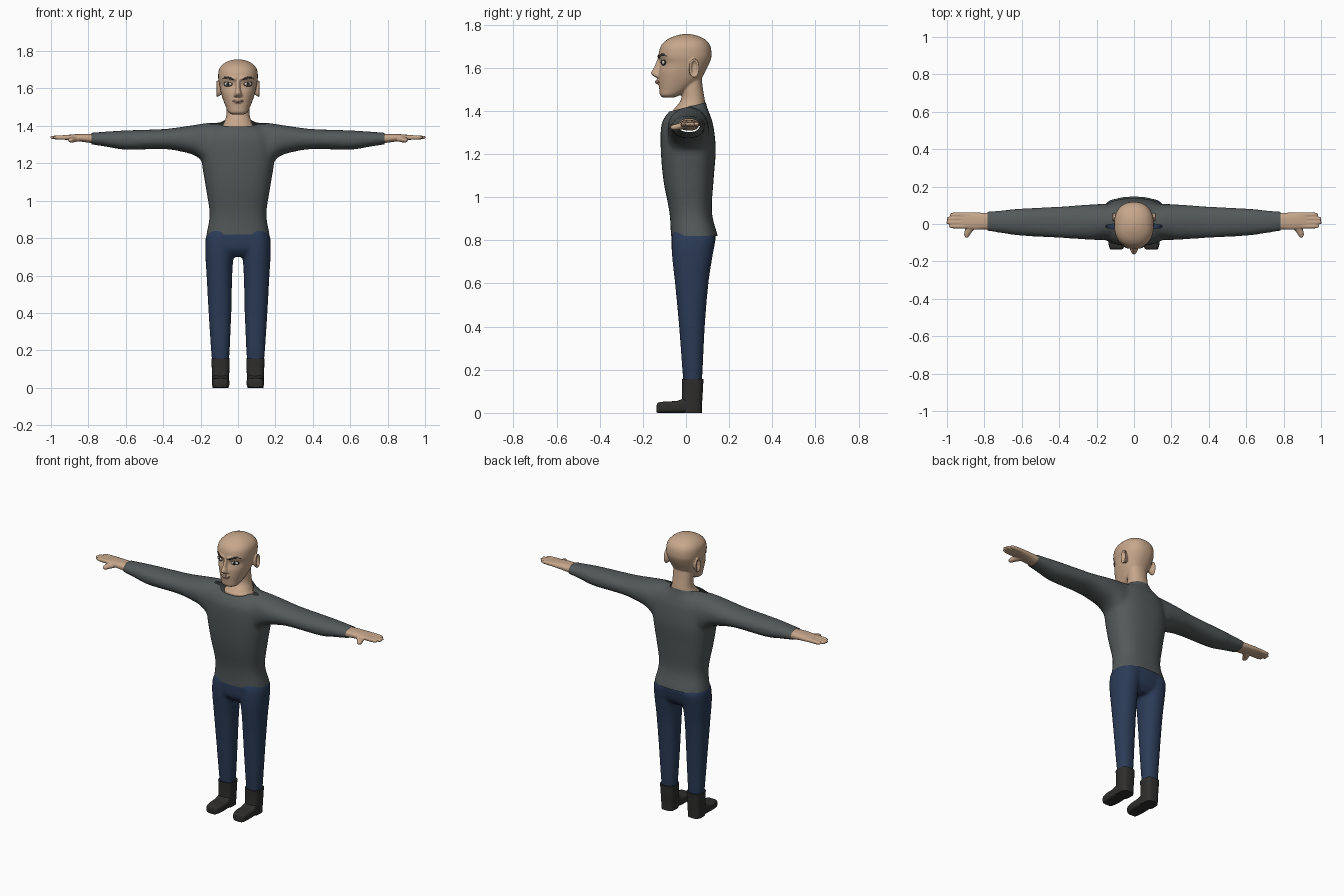
import bpy, bmesh, math
from mathutils import Matrix, Vector
from mathutils.bvhtree import BVHTree

if "Cube" in bpy.data.objects:
    bpy.data.objects.remove(bpy.data.objects["Cube"])


def material(name, *rgb):
    m = bpy.data.materials.new(name)
    m.use_nodes = True
    m.diffuse_color = (*rgb, 1)
    m.node_tree.nodes["Principled BSDF"].inputs["Base Color"].default_value = (*rgb, 1)
    return m


SKIN = material("skin", .57, .385, .26)
WOOL = material("grey_wool", .088, .10, .10)
DENIM = material("blue_denim", .024, .044, .095)
LEATHER = material("dark_leather", .028, .027, .026)
HAIR = material("dark_brow", .05, .045, .04)
WHITE = material("eye_white", .6, .58, .54)
IRIS = material("dark_iris", .02, .015, .012)
LIP = material("lip", .33, .2, .15)


def spline(stations, steps=5):
    """Smooth curve through the stations."""
    pts = [stations[0]] + stations + [stations[-1]]
    out = []
    for p, a, b, q in zip(pts, pts[1:], pts[2:], pts[3:]):
        for i in range(steps):
            t = i / steps
            out.append([v + .5 * t * (w - u + t * (2*u - 5*v + 4*w - x + t * (3*(v - w) + x - u)))
                        for u, v, w, x in zip(p, a, b, q)])
    return out + [stations[-1]]


def loft(bm, axis, stations, power=2.2, sides=40, side=1):
    """Rounded rings along an axis; station = (position, a0, a1, b0, b1)."""
    rings = []
    for t, a0, a1, b0, b1 in spline(stations):
        ring = []
        for i in range(sides):
            ang = math.tau * i / sides
            c, s = math.cos(ang), math.sin(ang)
            a = (a0 + a1) / 2 + (a1 - a0) / 2 * math.copysign(abs(c) ** (2 / power), c)
            b = (b0 + b1) / 2 + (b1 - b0) / 2 * math.copysign(abs(s) ** (2 / power), s)
            x, y, z = {"x": (t, a, b), "y": (a, t, b), "z": (a, b, t)}[axis]
            ring.append(bm.verts.new((x * side, y, z)))
        rings.append(ring)
    faces = [bm.faces.new(rings[0]), bm.faces.new(rings[-1])]
    for r, q in zip(rings, rings[1:]):
        for i in range(sides):
            j = (i + 1) % sides
            faces.append(bm.faces.new((r[i], r[j], q[j], q[i])))
    bmesh.ops.recalc_face_normals(bm, faces=faces)


def column(*rows):
    """Stations symmetric in x: (z, half width, front, back)."""
    return [(z, -w, w, f, b) for z, w, f, b in rows]


def finish(name, bm, mat, mirror=False, voxel=0, smooth=0, cuts=()):
    me = bpy.data.meshes.new(name)
    bm.to_mesh(me)
    bm.free()
    ob = bpy.data.objects.new(name, me)
    bpy.context.collection.objects.link(ob)
    if voxel:
        mod = ob.modifiers.new("blend", "REMESH")
        mod.mode, mod.voxel_size = "VOXEL", voxel
        mod = ob.modifiers.new("soften", "SMOOTH")
        mod.factor, mod.iterations = .5, smooth
        deps = bpy.context.evaluated_depsgraph_get()
        ob.data = bpy.data.meshes.new_from_object(ob.evaluated_get(deps))
        ob.modifiers.clear()
        bm = bmesh.new()
        bm.from_mesh(ob.data)
        for co, no in cuts:
            bmesh.ops.bisect_plane(bm, geom=bm.verts[:] + bm.edges[:] + bm.faces[:],
                                   plane_co=co, plane_no=no, clear_outer=True)
        bm.to_mesh(ob.data)
        bm.free()
    ob.data.materials.clear()
    ob.data.materials.append(mat)
    if mirror:
        ob.modifiers.new("mirror", "MIRROR")
    bpy.ops.object.select_all(action="DESELECT")
    ob.select_set(True)
    bpy.context.view_layer.objects.active = ob
    bpy.ops.object.shade_smooth_by_angle(angle=math.radians(45))
    return ob


# Sweater: torso and both sleeves blended, then trimmed at hem, cuffs and neck
bm = bmesh.new()
loft(bm, "z", column((.77, .172, -.07, .15), (.82, .169, -.07, .147), (.93, .152, -.077, .12),
                     (1.08, .174, -.105, .128), (1.22, .195, -.117, .138), (1.33, .19, -.115, .127),
                     (1.38, .16, -.092, .112), (1.41, .1, -.064, .1), (1.44, .07, -.04, .092),
                     (1.47, .06, -.03, .09)), 2.5)
for s in (1, -1):
    loft(bm, "x", [(.05, -.08, .11, 1.18, 1.417), (.15, -.085, .108, 1.175, 1.417),
                   (.22, -.085, .105, 1.236, 1.407), (.3, -.08, .1, 1.262, 1.395),
                   (.4, -.074, .093, 1.276, 1.383), (.6, -.063, .083, 1.273, 1.376),
                   (.7, -.05, .074, 1.288, 1.37), (.79, -.037, .066, 1.302, 1.363),
                   (.82, -.035, .064, 1.304, 1.362)], side=s)
finish("sweater", bm, WOOL, voxel=.011, smooth=8,
       cuts=[((0, 0, .82), (0, 0, -1)), ((.782, 0, 0), (1, 0, 0)), ((-.782, 0, 0), (-1, 0, 0)),
             ((0, 0, 1.416), (0, -.25, 1))])

# Trousers: hips and two legs
bm = bmesh.new()
loft(bm, "z", column((.70, .1, -.03, .09), (.74, .165, -.063, .122), (.8, .17, -.068, .136),
                     (.83, .162, -.066, .135), (.86, .15, -.06, .12)), 2.4)
for s in (1, -1):
    loft(bm, "z", [(.1, .06, .13, -.005, .065), (.16, .047, .141, -.014, .075),
                   (.4, .036, .157, -.032, .087), (.6, .031, .168, -.051, .104),
                   (.72, .022, .175, -.064, .122), (.8, .01, .173, -.066, .135),
                   (.84, .01, .155, -.06, .125)], side=s)
finish("trousers", bm, DENIM, voxel=.009, smooth=6)

# Boots: shaft and foot
bm = bmesh.new()
loft(bm, "z", [(.0, .05, .136, -.02, .074), (.05, .048, .138, -.02, .075),
               (.1, .046, .14, -.018, .078), (.157, .044, .143, -.019, .081)], 3)
loft(bm, "y", [(-.136, .066, .122, .002, .036), (-.128, .056, .131, 0, .048),
               (-.09, .047, .138, 0, .053), (-.04, .047, .138, 0, .056),
               (.0, .05, .136, 0, .07), (.05, .053, .133, 0, .06)], 4)
finish("boots", bm, LEATHER, mirror=True)

# Hands: wrist, palm, four fingers and thumb
bm = bmesh.new()
loft(bm, "x", [(.74, -.028, .056, 1.31, 1.355), (.785, -.029, .059, 1.309, 1.357),
               (.84, -.031, .061, 1.316, 1.357), (.89, -.027, .063, 1.321, 1.354),
               (.925, -.022, .062, 1.326, 1.35)], 2.5)
for i, tip in enumerate((.988, 1.003, 1.001, .984)):
    y = -.012 + .0205 * i
    loft(bm, "x", [(.88, y - .012, y + .012, 1.326, 1.352), (.95, y - .012, y + .012, 1.326, 1.35),
                   (tip - .01, y - .01, y + .01, 1.33, 1.347), (tip, y - .005, y + .005, 1.335, 1.343)],
         sides=16)
loft(bm, "y", [(-.072, .887, .9, 1.318, 1.33), (-.06, .878, .908, 1.312, 1.335),
               (-.035, .86, .905, 1.312, 1.342), (0, .82, .89, 1.318, 1.35)], sides=20)
finish("hands", bm, SKIN, mirror=True, voxel=.004, smooth=3)

# Head: skull, neck, nose, mouth, brow ridge and cupped ears
bm = bmesh.new()
loft(bm, "z", column((1.461, .03, -.105, -.06), (1.472, .05, -.12, -.03), (1.5, .064, -.124, .02),
                     (1.54, .08, -.127, .065), (1.58, .092, -.126, .088), (1.62, .1, -.117, .108),
                     (1.655, .106, -.127, .118), (1.7, .102, -.117, .113), (1.73, .08, -.088, .09),
                     (1.749, .045, -.045, .05), (1.756, .01, -.01, .015)), 2.3)
loft(bm, "z", column((1.33, .07, -.05, .08), (1.39, .088, -.066, .094), (1.41, .078, -.054, .092),
                     (1.45, .064, -.024, .087), (1.5, .061, -.02, .079), (1.57, .06, -.02, .07)))
loft(bm, "z", column((1.552, .012, -.132, -.09), (1.559, .024, -.148, -.09), (1.575, .019, -.163, -.09),
                     (1.6, .013, -.149, -.09), (1.635, .011, -.135, -.09), (1.66, .01, -.125, -.09)),
     sides=24)
loft(bm, "x", [(-.036, -.115, -.1, 1.53, 1.538), (-.018, -.134, -.1, 1.522, 1.546),
               (0, -.141, -.1, 1.52, 1.549), (.018, -.134, -.1, 1.522, 1.546),
               (.036, -.115, -.1, 1.53, 1.538)], sides=20)
for s in (1, -1):
    loft(bm, "x", [(.01, -.134, -.1, 1.642, 1.662), (.045, -.125, -.09, 1.645, 1.668),
                   (.08, -.095, -.07, 1.645, 1.663)], sides=20, side=s)
    loft(bm, "x", [(.08, .02, .045, 1.575, 1.62), (.1, .015, .056, 1.56, 1.635),
                   (.113, .014, .062, 1.553, 1.643), (.116, .02, .056, 1.56, 1.637),
                   (.108, .026, .05, 1.572, 1.63), (.101, .03, .045, 1.58, 1.62)], sides=28, side=s)
head = finish("head", bm, SKIN, voxel=.0045, smooth=4)
bpy.context.view_layer.update()
face = BVHTree.FromObject(head, bpy.context.evaluated_depsgraph_get())


def front(x, z):
    return face.ray_cast(Vector((x, -1, z)), Vector((0, 1, 0)))[0].y


def face_strip(name, mat, points, mirror):
    """Thin strip hugging the face; point = (x, z, half height)."""
    bm = bmesh.new()
    rows = []
    for x, z, h in points:
        y = front(x, z)
        rows.append((x, y - .003, y + .008, z - h, z + h))
    loft(bm, "x", rows, sides=16)
    finish(name, bm, mat, mirror=mirror)


face_strip("eyebrows", HAIR, [(.024, 1.648, .004), (.04, 1.654, .006), (.055, 1.659, .006),
                              (.07, 1.659, .005), (.084, 1.652, .002)], True)
face_strip("lips", LIP, [(-.03, 1.534, .002), (-.015, 1.535, .007), (0, 1.534, .008),
                         (.015, 1.535, .007), (.03, 1.534, .002)], False)


def eye_part(name, mat, radii, forward):
    bm = bmesh.new()
    x, z = .053, 1.624
    turn = Matrix.Rotation(math.radians(22), 4, "Z")
    place = Matrix.Translation((x, front(x, z) - forward, z)) @ turn
    bmesh.ops.create_uvsphere(bm, u_segments=24, v_segments=14, radius=1,
                              matrix=place @ Matrix.Diagonal((*radii, 1)))
    finish(name, bm, mat, mirror=True)


# Eyes: dark lid rim, white and iris
eye_part("eyelid_rims", HAIR, (.026, .006, .0145), -.001)
eye_part("eye_whites", WHITE, (.021, .008, .0105), .001)
eye_part("irises", IRIS, (.009, .005, .0095), .006)
